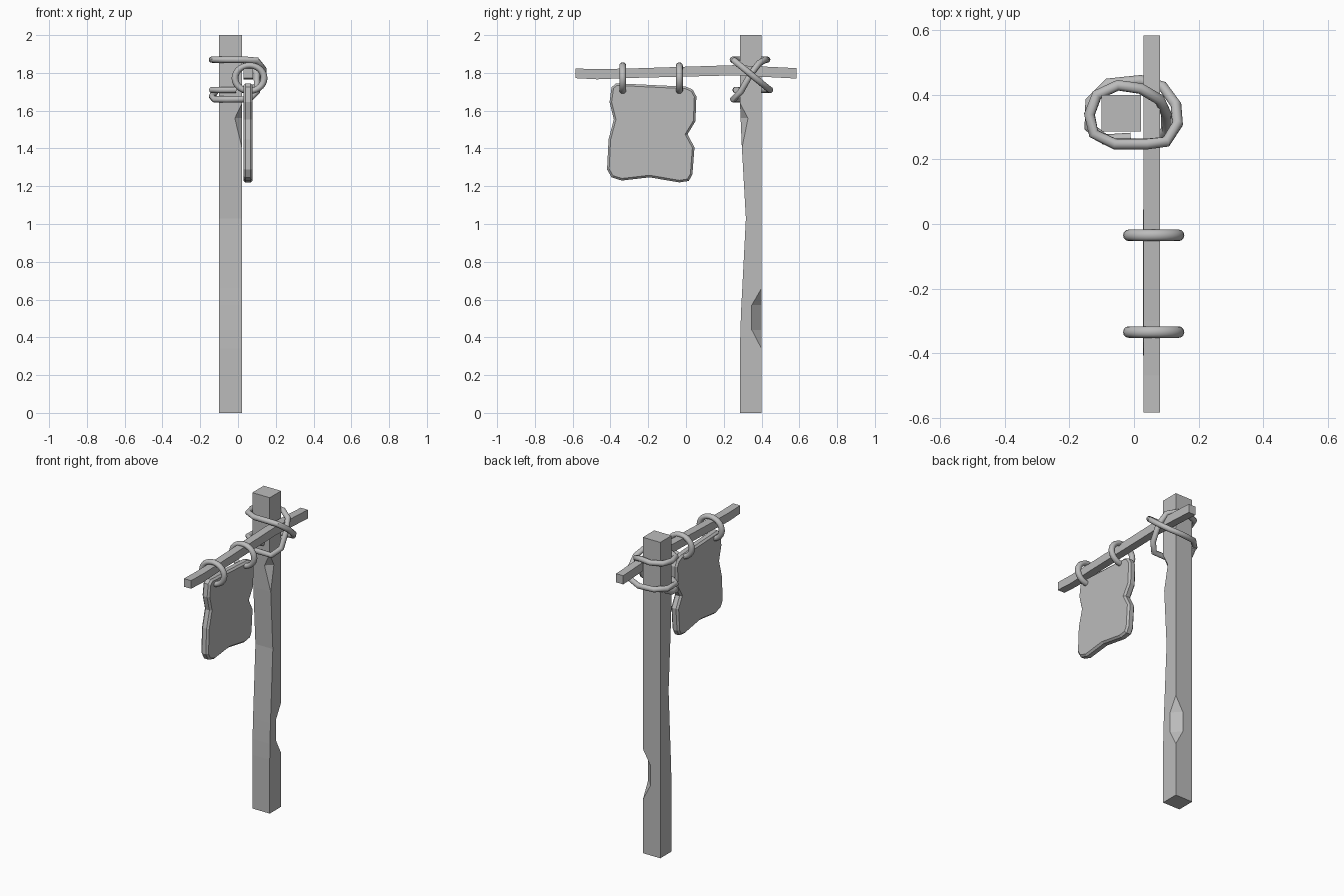
import bpy, bmesh, math
from mathutils import Vector

cube = bpy.data.objects.get("Cube")
if cube:
    bpy.data.objects.remove(cube)

GREY = (0.5, 0.5, 0.5, 1)
grey = bpy.data.materials.new("plain grey")
grey.diffuse_color = GREY
grey.use_nodes = True
grey.node_tree.nodes["Principled BSDF"].inputs["Base Color"].default_value = GREY


def finish(bm, name):
    bmesh.ops.remove_doubles(bm, verts=bm.verts, dist=0.0005)
    bmesh.ops.recalc_face_normals(bm, faces=bm.faces)
    mesh = bpy.data.meshes.new(name)
    bm.to_mesh(mesh)
    bm.free()
    mesh.materials.append(grey)
    obj = bpy.data.objects.new(name, mesh)
    bpy.context.collection.objects.link(obj)
    return obj


def loft(name, rings):
    """Skin a row of matching cross-sections and cap both ends."""
    bm = bmesh.new()
    rows = [[bm.verts.new(p) for p in ring] for ring in rings]
    for a, b in zip(rows, rows[1:]):
        for i in range(len(a)):
            j = (i + 1) % len(a)
            bm.faces.new((a[i], a[j], b[j], b[i]))
    bm.faces.new(rows[0])
    bm.faces.new(rows[-1])
    return finish(bm, name)


def smooth(obj):
    bpy.ops.object.select_all(action='DESELECT')
    obj.select_set(True)
    bpy.context.view_layer.objects.active = obj
    bpy.ops.object.shade_smooth_by_angle(angle=math.radians(40))


# Post: bowed front, one chip on the front edge and one on the back edge
def post_ring(z, front, front_chip, back_chip):
    left, right, back = -0.10, 0.022, 0.40
    return [(left, front, z), (right - front_chip, front, z),
            (right, front + front_chip, z), (right, back - back_chip, z),
            (right - back_chip, back, z), (left, back, z)]


loft("post", [post_ring(*r) for r in (
    (0, 0.286, 0, 0), (0.34, 0.286, 0, 0), (0.44, 0.288, 0, 0.052),
    (0.57, 0.293, 0, 0.052), (0.66, 0.298, 0, 0), (1.03, 0.317, 0, 0),
    (1.40, 0.296, 0, 0), (1.56, 0.289, 0.039, 0), (1.64, 0.286, 0, 0),
    (2, 0.286, 0, 0))])

# Crossbar: slightly warped square beam
loft("crossbar", [
    [(0.03, y, lo), (0.08, y, lo), (0.08, y, hi), (0.03, y, hi)]
    for y, lo, hi in ((-0.585, 1.772, 1.823), (-0.47, 1.766, 1.82),
                      (-0.3, 1.773, 1.823), (0.26, 1.787, 1.841),
                      (0.585, 1.77, 1.825))])

# Hanging board: notched outline with chamfered rims
outline = [(-0.37, 1.745), (0.0, 1.727), (0.035, 1.712), (0.055, 1.676),
           (0.05, 1.544), (0.008, 1.475), (0.045, 1.406), (0.034, 1.263),
           (0.015, 1.228), (-0.035, 1.22), (-0.193, 1.247), (-0.34, 1.23),
           (-0.394, 1.247), (-0.418, 1.289), (-0.41, 1.448),
           (-0.382, 1.554), (-0.405, 1.645), (-0.394, 1.724)]
board = loft("hanging_board", [[(x, y, z) for y, z in outline] for x in (0.028, 0.078)])
bevel = board.modifiers.new("rim", 'BEVEL')
bevel.width = 0.011
bevel.segments = 1
bevel.limit_method = 'ANGLE'
bevel.angle_limit = math.radians(70)

# Two rings carrying the board
for name, y in (("front_ring", -0.335), ("rear_ring", -0.035)):
    bpy.ops.mesh.primitive_torus_add(
        location=(0.061, y, 1.772), rotation=(math.pi / 2, 0, 0),
        major_radius=0.077, minor_radius=0.018, major_segments=28, minor_segments=12)
    ring = bpy.context.object
    ring.name = name
    ring.scale = (1, 0.88, 1)
    ring.data.materials.append(grey)
    smooth(ring)

# Rope lashing: two turns round the post, crossing over the bar
path = [(-0.01, 0.266, 1.71), (-0.09, 0.262, 1.71), (-0.138, 0.30, 1.71),
        (-0.135, 0.38, 1.71), (-0.08, 0.435, 1.71), (0.02, 0.445, 1.71),
        (0.09, 0.425, 1.725), (0.13, 0.37, 1.77), (0.135, 0.31, 1.82),
        (0.10, 0.255, 1.865), (0.04, 0.248, 1.87), (-0.06, 0.248, 1.87),
        (-0.125, 0.28, 1.87), (-0.138, 0.34, 1.87), (-0.115, 0.40, 1.87),
        (-0.05, 0.43, 1.87), (0.02, 0.42, 1.87), (0.08, 0.385, 1.85),
        (0.10, 0.34, 1.79), (0.10, 0.29, 1.70), (0.06, 0.25, 1.66),
        (-0.06, 0.25, 1.66), (-0.125, 0.28, 1.66), (-0.138, 0.34, 1.675),
        (-0.12, 0.39, 1.70)]
curve = bpy.data.curves.new("rope_lashing", 'CURVE')
curve.dimensions = '3D'
curve.bevel_depth = 0.017
curve.bevel_resolution = 3
curve.use_fill_caps = True
spline = curve.splines.new('POLY')
spline.points.add(len(path) - 1)
for point, co in zip(spline.points, path):
    point.co = (*co, 1)
curve.materials.append(grey)
rope = bpy.data.objects.new("rope_lashing", curve)
bpy.context.collection.objects.link(rope)
bpy.ops.object.select_all(action='DESELECT')
rope.select_set(True)
bpy.context.view_layer.objects.active = rope
bpy.ops.object.convert(target='MESH')
smooth(bpy.context.object)
